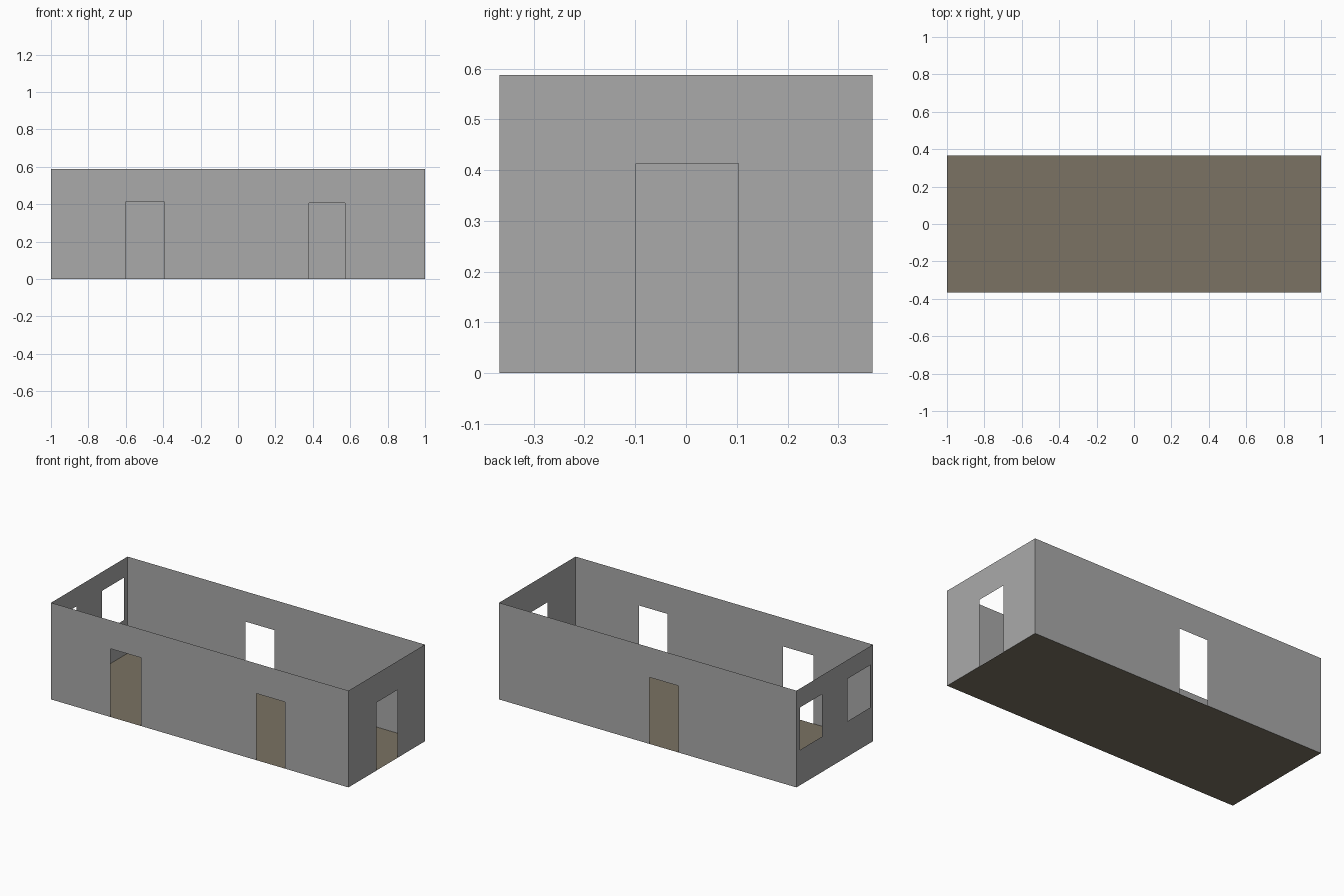
import bpy
import bmesh

if "Cube" in bpy.data.objects:
    bpy.data.objects.remove(bpy.data.objects["Cube"])

HX, HY, H = 1.0, 0.367, 0.588  # half length, half width, wall height


def material(name, rgb):
    m = bpy.data.materials.new(name)
    m.diffuse_color = (*rgb, 1.0)
    m.use_nodes = True
    m.node_tree.nodes["Principled BSDF"].inputs["Base Color"].default_value = m.diffuse_color
    return m


GREY = material("wall_grey", (0.40, 0.40, 0.40))
BROWN = material("floor_brown", (0.196, 0.169, 0.125))


def finish(bm, name, mat):
    bmesh.ops.remove_doubles(bm, verts=bm.verts, dist=1e-5)
    mesh = bpy.data.meshes.new(name)
    bm.to_mesh(mesh)
    bm.free()
    mesh.materials.append(mat)
    ob = bpy.data.objects.new(name, mesh)
    bpy.context.collection.objects.link(ob)


def wall(name, half, place, openings, flip=False):
    """Thin wall sheet from -half to half; openings are (u0, u1, z0, z1)."""
    us = sorted({-half, half, *(u for o in openings for u in o[:2])})
    zs = sorted({0.0, H, *(z for o in openings for z in o[2:])})
    bm = bmesh.new()
    for u0, u1 in zip(us, us[1:]):
        for z0, z1 in zip(zs, zs[1:]):
            u, z = (u0 + u1) / 2, (z0 + z1) / 2
            if any(o[0] < u < o[1] and o[2] < z < o[3] for o in openings):
                continue
            pts = [(u0, z0), (u1, z0), (u1, z1), (u0, z1)]
            if flip:
                pts.reverse()
            bm.faces.new([bm.verts.new(place(*p)) for p in pts])
    finish(bm, name, GREY)


# Long walls with doorways
wall("front_wall", HX, lambda u, z: (u, -HY, z),
     [(-0.60, -0.395, 0.0, 0.415), (0.38, 0.572, 0.0, 0.405)])
wall("back_wall", HX, lambda u, z: (u, HY, z),
     [(-0.207, -0.012, 0.0, 0.405)], flip=True)

# End walls: doorway on the right, two windows on the left
wall("right_wall", HY, lambda u, z: (HX, u, z), [(-0.099, 0.103, 0.0, 0.413)])
wall("left_wall", HY, lambda u, z: (-HX, u, z),
     [(-0.345, -0.122, 0.215, 0.473), (0.12, 0.334, 0.215, 0.473)], flip=True)

# Floor sheet
bm = bmesh.new()
bm.faces.new([bm.verts.new((sx * HX, sy * HY, 0.0))
              for sx, sy in ((-1, -1), (1, -1), (1, 1), (-1, 1))])
finish(bm, "floor", BROWN)
